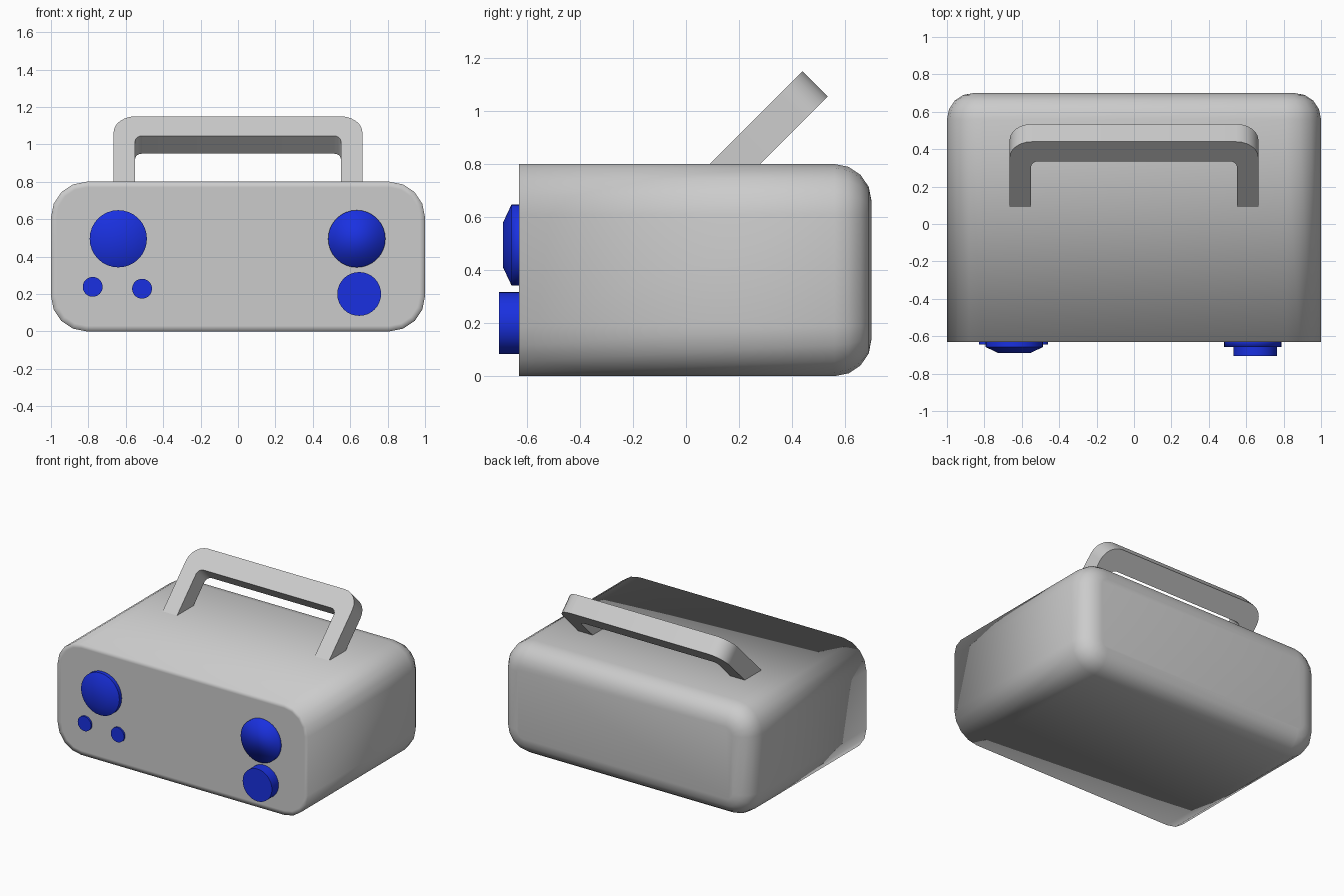
import bpy, bmesh
from math import sin, cos, pi, radians

if "Cube" in bpy.data.objects:
    bpy.data.objects.remove(bpy.data.objects["Cube"])

blue = bpy.data.materials.new("blue")
blue.diffuse_color = (0.01, 0.03, 0.75, 1)
blue.use_nodes = True
blue.node_tree.nodes["Principled BSDF"].inputs["Base Color"].default_value = blue.diffuse_color


def finish(bm, name, mat=None, angle=None):
    bmesh.ops.recalc_face_normals(bm, faces=bm.faces)
    me = bpy.data.meshes.new(name)
    bm.to_mesh(me)
    bm.free()
    ob = bpy.data.objects.new(name, me)
    bpy.context.collection.objects.link(ob)
    if mat:
        me.materials.append(mat)
    bpy.ops.object.select_all(action='DESELECT')
    ob.select_set(True)
    bpy.context.view_layer.objects.active = ob
    if angle is None:
        bpy.ops.object.shade_smooth()
    else:
        bpy.ops.object.shade_smooth_by_angle(angle=radians(angle))
    return ob


def arc(cx, cy, r, a0, a1, n):
    return [(cx + r * cos(a0 + (a1 - a0) * i / n), cy + r * sin(a0 + (a1 - a0) * i / n))
            for i in range(n + 1)]


def rounded_rect(hx, hz, r, n=4):
    pts = []
    for k, (sx, sz) in enumerate([(1, 1), (-1, 1), (-1, -1), (1, -1)]):
        pts += arc(sx * (hx - r), sz * (hz - r), r, k * pi / 2, (k + 1) * pi / 2, n)
    return pts


def loft(bm, rings):
    """Bridge closed rings of points and cap both ends."""
    loops = [[bm.verts.new(p) for p in ring] for ring in rings]
    for a, b in zip(loops, loops[1:]):
        for i in range(len(a)):
            j = (i + 1) % len(a)
            bm.faces.new((a[i], a[j], b[j], b[i]))
    bm.faces.new(loops[0])
    bm.faces.new(loops[-1])


# body: rounded box, flat front with thin border, rounded back
R, B = 0.19, 0.14
sections = [(-0.63, 0.03), (-0.63, 0.0)]
sections += [(0.56 + B * sin(a), B * (1 - cos(a))) for a in (i * pi / 8 for i in range(5))]
bm = bmesh.new()
loft(bm, [[(x, y, z + 0.4) for x, z in rounded_rect(1 - d, 0.4 - d, R - d)]
          for y, d in sections])
finish(bm, "body")

# handle: U outline leaning back at 45 degrees, feet sunk into the body
W, T, LEG, TOP, FOOT = 0.665, 0.134, 0.115, 0.495, -0.16
half = [(W, FOOT)] + arc(W - 0.12, TOP - 0.12, 0.12, 0, pi / 2, 6)
inner = arc(W - LEG - 0.04, TOP - 0.148 - 0.04, 0.04, pi / 2, 0, 4) + [(W - LEG, FOOT)]
outer = half + [(-x, v) for x, v in reversed(half)]
inside = [(-x, v) for x, v in reversed(inner)] + inner
s = 0.5 ** 0.5
bm = bmesh.new()
loft(bm, [[(x, 0.09 + s * (v + t), 0.8 + s * (v - t)) for x, v in outer + inside]
          for t in (0, T)])
finish(bm, "handle", angle=35)


def knob(name, x, z, profile, angle=35):
    """Turned knob on the front; profile is (radius, y) pairs."""
    bm = bmesh.new()
    loft(bm, [[(x + r * cos(a), y, z + r * sin(a)) for a in (i * pi / 16 for i in range(32))]
              for r, y in profile])
    finish(bm, name, blue, angle)


knob("left_dial", -0.64, 0.495, [(0.153, -0.6), (0.153, -0.658), (0.085, -0.69)])
knob("right_dial", 0.635, 0.495, [(0.153, -0.6), (0.153, -0.658)], None)
knob("lower_knob", 0.648, 0.2, [(0.117, -0.6), (0.117, -0.705)])
for i, (x, z) in enumerate([(-0.777, 0.238), (-0.513, 0.228)]):
    knob(f"button_{i + 1}", x, z, [(0.053, -0.6), (0.053, -0.643)])
